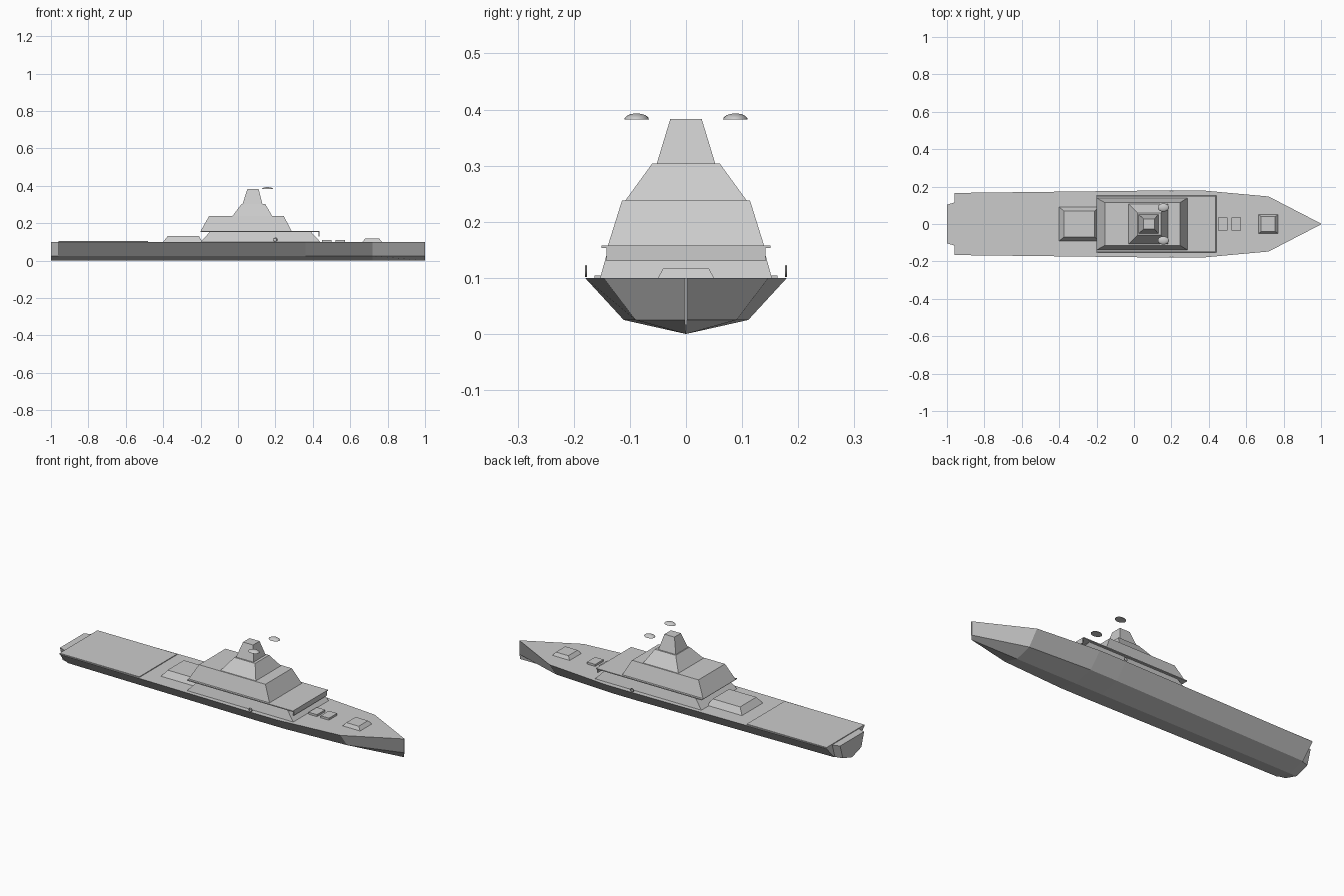
import bpy, bmesh, math

cube = bpy.data.objects.get("Cube")
if cube:
    bpy.data.objects.remove(cube, do_unlink=True)

grey = bpy.data.materials.new("ship_grey")
grey.use_nodes = True
GREY = (0.6, 0.6, 0.6, 1)
grey.diffuse_color = GREY
grey.node_tree.nodes["Principled BSDF"].inputs["Base Color"].default_value = GREY


def finish(name, bm):
    bmesh.ops.recalc_face_normals(bm, faces=bm.faces)
    mesh = bpy.data.meshes.new(name)
    bm.to_mesh(mesh)
    bm.free()
    mesh.materials.append(grey)
    obj = bpy.data.objects.new(name, mesh)
    bpy.context.collection.objects.link(obj)
    return obj


def loft(name, rings):
    """Bridge matching closed rings of points and cap both ends."""
    bm = bmesh.new()
    loops = [[bm.verts.new(p) for p in ring] for ring in rings]
    n = len(loops[0])
    for a, b in zip(loops, loops[1:]):
        for i in range(n):
            j = (i + 1) % n
            bm.faces.new((a[i], a[j], b[j], b[i]))
    bm.faces.new(loops[0])
    bm.faces.new(loops[-1])
    return finish(name, bm)


def tier(name, bottom, top):
    """Sloped block; each level is (z, aft x, fore x, half width)."""
    return loft(name, [[(x0, -w, z), (x1, -w, z), (x1, w, z), (x0, w, z)]
                       for z, x0, x1, w in (bottom, top)])


def block(name, x0, x1, w, z0, z1):
    return tier(name, (z0, x0, x1, w), (z1, x0, x1, w))


# Hull: stations of (x, deck half width, chine half width)
stations = [(-1, 0.103, 0.08), (-0.96, 0.115, 0.09), (-0.96, 0.166, 0.095),
            (0.2, 0.18, 0.111), (0.36, 0.18, 0.111), (0.72, 0.147, 0.09),
            (1, 0.002, 0.002)]
loft("hull", [[(x, -d, 0.1), (x, -c, 0.025), (x, 0, 0), (x, c, 0.025), (x, d, 0.1)]
              for x, d, c in stations])

# Flight deck and hangar
block("flight_deck", -0.96, -0.48, 0.163, 0.099, 0.104)
tier("hangar", (0.1, -0.4, -0.19, 0.09), (0.133, -0.375, -0.21, 0.07))

# Superstructure tiers and mast
tier("lower_deckhouse", (0.1, -0.2, 0.44, 0.153), (0.154, -0.15, 0.39, 0.138))
block("bridge_deck", -0.2, 0.436, 0.151, 0.153, 0.158)
block("bridge_deck_front_lip", 0.431, 0.436, 0.142, 0.13, 0.154)
tier("upper_deckhouse", (0.158, -0.2, 0.287, 0.139), (0.238, -0.155, 0.245, 0.114))
tier("mast_base", (0.238, -0.03, 0.183, 0.108), (0.304, 0.02, 0.145, 0.06))
tier("mast_top", (0.304, 0.025, 0.13, 0.052), (0.383, 0.05, 0.11, 0.028))

# Foredeck gun house and hatches
tier("gun_house", (0.1, 0.665, 0.77, 0.05), (0.118, 0.68, 0.755, 0.04))
for i, x in enumerate((0.45, 0.522)):
    block(f"foredeck_hatch_{i + 1}", x, x + 0.05, 0.035, 0.1, 0.111)

# Side rings and radar domes, one pair each
for side, y in (("right", -1), ("left", 1)):
    bpy.ops.mesh.primitive_torus_add(
        major_segments=16, minor_segments=6, major_radius=0.009, minor_radius=0.002,
        location=(0.2, y * 0.178, 0.112), rotation=(math.pi / 2, 0, 0))
    ring = bpy.context.object
    ring.name = f"{side}_side_ring"
    ring.data.materials.append(grey)

    bm = bmesh.new()
    bmesh.ops.create_uvsphere(bm, u_segments=24, v_segments=12, radius=1)
    cut = bmesh.ops.bisect_plane(bm, geom=bm.verts[:] + bm.edges[:] + bm.faces[:],
                                 plane_co=(0, 0, 0), plane_no=(0, 0, -1), clear_outer=True)
    bmesh.ops.holes_fill(bm, edges=[e for e in bm.edges if e.is_boundary])
    bmesh.ops.scale(bm, vec=(0.03, 0.022, 0.011), verts=bm.verts)
    dome = finish(f"{side}_radar_dome", bm)
    dome.location = (0.157, y * 0.088, 0.382)
    bpy.ops.object.select_all(action="DESELECT")
    for obj in (dome, ring):
        obj.select_set(True)
    bpy.context.view_layer.objects.active = dome
    bpy.ops.object.shade_smooth_by_angle(angle=math.radians(40))
